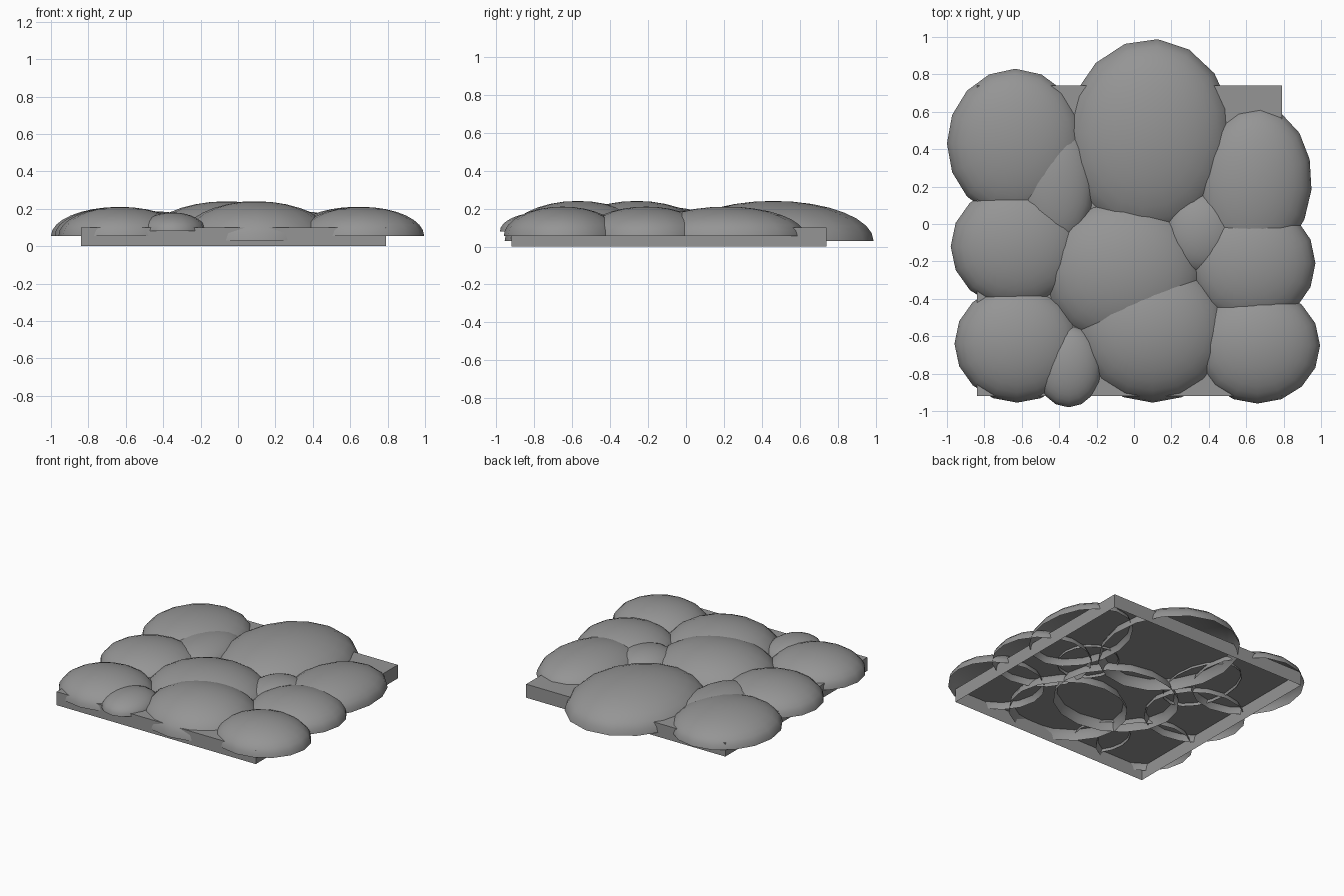
import bpy, bmesh, math
from mathutils import Matrix, Vector

if "Cube" in bpy.data.objects:
    bpy.data.objects.remove(bpy.data.objects["Cube"])

grey = bpy.data.materials.new("stone_grey")
grey.diffuse_color = (0.3, 0.3, 0.3, 1)
grey.use_nodes = True
grey.node_tree.nodes["Principled BSDF"].inputs["Base Color"].default_value = grey.diffuse_color


def finish(bm, name):
    mesh = bpy.data.meshes.new(name)
    bm.to_mesh(mesh)
    bm.free()
    mesh.materials.append(grey)
    obj = bpy.data.objects.new(name, mesh)
    bpy.context.collection.objects.link(obj)
    return obj


def dome(name, x, y, rx, ry, z0, z1, turn=0):
    """Hollow half ellipsoid, open underneath."""
    bm = bmesh.new()
    bmesh.ops.create_uvsphere(bm, u_segments=16, v_segments=16, radius=1)
    low = [v for v in bm.verts if v.co.z < -0.01]
    bmesh.ops.delete(bm, geom=low, context='VERTS')
    bm.transform(Matrix.Translation((x, y, z0))
                 @ Matrix.Rotation(math.radians(turn), 4, 'Z')
                 @ Matrix.Diagonal((rx, ry, z1 - z0, 1)))
    for f in bm.faces:
        f.smooth = True
    return finish(bm, name)


# Tray-like base slab, open underneath
bm = bmesh.new()
bmesh.ops.create_cube(bm, size=1)
bm.transform(Matrix.Translation((-0.025, -0.09, 0.05)) @ Matrix.Diagonal((1.63, 1.66, 0.1, 1)))
bmesh.ops.delete(bm, geom=[f for f in bm.faces if f.normal.z < -0.5], context='FACES')
finish(bm, "base_slab")

# Large stones along the middle
dome("back_large_stone", 0.08, 0.46, 0.45, 0.53, 0.03, 0.24, -5)
dome("centre_large_stone", -0.06, -0.26, 0.44, 0.40, 0.03, 0.24)
dome("front_large_stone", 0.10, -0.57, 0.41, 0.385, 0.03, 0.24)

# Medium stones along both sides
dome("back_left_stone", -0.635, 0.43, 0.365, 0.40, 0.055, 0.21)
dome("middle_left_stone", -0.63, -0.12, 0.35, 0.33, 0.055, 0.21)
dome("front_left_stone", -0.625, -0.64, 0.335, 0.315, 0.055, 0.21)
dome("back_right_stone", 0.64, 0.21, 0.31, 0.42, 0.055, 0.21, -5)
dome("middle_right_stone", 0.63, -0.21, 0.34, 0.33, 0.055, 0.21)
dome("front_right_stone", 0.66, -0.65, 0.335, 0.31, 0.055, 0.21)

# Small stones filling the gaps
dome("left_small_stone", -0.42, 0.21, 0.21, 0.33, 0.08, 0.185)
dome("right_small_stone", 0.36, -0.05, 0.20, 0.22, 0.08, 0.185)
dome("front_small_stone", -0.35, -0.76, 0.18, 0.22, 0.08, 0.18)
